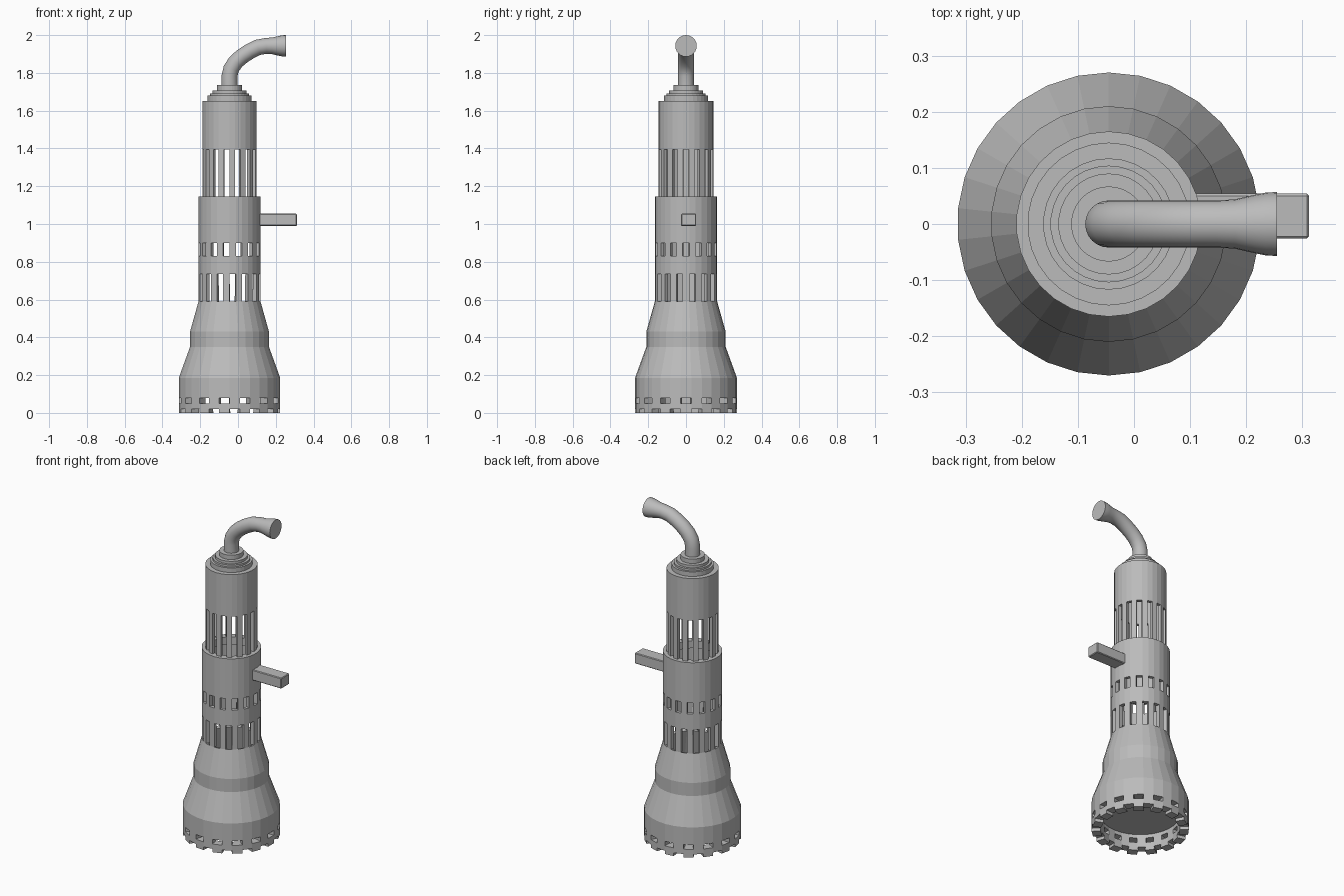
import bpy, bmesh, math
from mathutils import Vector

if "Cube" in bpy.data.objects:
    bpy.data.objects.remove(bpy.data.objects["Cube"])

CX = -0.045      # axis of the turned body
SIDES = 30

grey = bpy.data.materials.new("light grey")
grey.diffuse_color = (0.5, 0.5, 0.5, 1)
grey.use_nodes = True
grey.node_tree.nodes["Principled BSDF"].inputs["Base Color"].default_value = grey.diffuse_color


def finish(bm, name):
    me = bpy.data.meshes.new(name)
    bm.to_mesh(me)
    bm.free()
    me.materials.append(grey)
    ob = bpy.data.objects.new(name, me)
    bpy.context.collection.objects.link(ob)
    return ob


def smooth(ob, angle):
    bpy.ops.object.select_all(action='DESELECT')
    ob.select_set(True)
    bpy.context.view_layer.objects.active = ob
    bpy.ops.object.shade_smooth_by_angle(angle=math.radians(angle))


def lathe(name, profile, gaps=None, wall=0, close=False):
    """Turn (radius, z) points; gaps = {row: parity} leaves out alternate faces."""
    gaps = gaps or {}
    bm = bmesh.new()
    rings = []
    for r, z in profile:
        ring = []
        for i in range(SIDES):
            a = math.radians(-6 + i * 360 / SIDES)
            ring.append(bm.verts.new((CX + r * math.cos(a), r * math.sin(a), z)))
        rings.append(ring)
    for row in range(len(rings) - 1):
        lo, hi = rings[row], rings[row + 1]
        for i in range(SIDES):
            if row in gaps and i % 2 == gaps[row]:
                continue
            j = (i + 1) % SIDES
            bm.faces.new((lo[i], lo[j], hi[j], hi[i]))
    if close:
        bm.faces.new(rings[-1])
        bm.faces.new(rings[0][::-1])
    ob = finish(bm, name)
    if wall:
        m = ob.modifiers.new("wall", 'SOLIDIFY')
        m.thickness = wall
        m.offset = -1
    return ob


# Flared foot with a toothed rim and a row of windows
lathe("toothed_foot",
      [(0.27, 0), (0.27, 0.02), (0.27, 0.05), (0.27, 0.078), (0.27, 0.185)],
      {0: 1, 2: 0}, wall=0.05)
lathe("flared_skirt",
      [(0.27, 0.185), (0.21, 0.35), (0.21, 0.43), (0.165, 0.59)], wall=0.02)
lathe("foot_plug", [(0.225, 0.10), (0.225, 0.12)], close=True)

# Middle tube with long slots and small windows
lathe("middle_tube",
      [(0.165, 0.59), (0.165, 0.735), (0.165, 0.83), (0.165, 0.90), (0.165, 1.145)],
      {0: 1, 2: 0}, wall=0.022)

# Upper tube with long slots
lathe("upper_tube",
      [(0.145, 1.10), (0.145, 1.145), (0.145, 1.395), (0.145, 1.65)],
      {1: 0}, wall=0.02)

# Stepped cap
steps = [(0.145, 1.64, 1.652), (0.117, 1.652, 1.68), (0.104, 1.68, 1.692),
         (0.09, 1.692, 1.708), (0.067, 1.708, 1.735)]
profile = []
for r, z0, z1 in steps:
    profile += [(r, z0), (r, z1)]
lathe("stepped_cap", profile, close=True)

# Side handle
bm = bmesh.new()
bmesh.ops.create_cube(bm, size=1)
for v in bm.verts:
    v.co = Vector((0.205 + v.co.x * 0.214, 0.014 + v.co.y * 0.08, 1.022 + v.co.z * 0.065))
bmesh.ops.bevel(bm, geom=bm.edges[:], offset=0.004, segments=1, affect='EDGES')
finish(bm, "side_handle")

# Bent pipe with a flared mouth: (x, z, radius, tilt of the section in degrees)
path = [(CX, 1.72, 0.042, 90), (CX, 1.785, 0.042, 88), (-0.036, 1.822, 0.042, 68),
        (-0.012, 1.858, 0.042, 52), (0.022, 1.888, 0.042, 42), (0.062, 1.914, 0.042, 34),
        (0.105, 1.935, 0.042, 20), (0.15, 1.943, 0.042, 6), (0.18, 1.943, 0.044, 0),
        (0.215, 1.943, 0.052, 0), (0.235, 1.943, 0.056, 0), (0.255, 1.943, 0.057, 0)]
bm = bmesh.new()
rings = []
N = 24
for x, z, r, tilt in path:
    t = math.radians(tilt)
    up = Vector((-math.sin(t), 0, math.cos(t)))
    side = Vector((0, 1, 0))
    rings.append([bm.verts.new(Vector((x, 0, z)) + r * (math.cos(a) * side + math.sin(a) * up))
                  for a in (2 * math.pi * k / N for k in range(N))])
for lo, hi in zip(rings, rings[1:]):
    for i in range(N):
        j = (i + 1) % N
        bm.faces.new((lo[i], lo[j], hi[j], hi[i]))
bm.faces.new(rings[-1])
bm.faces.new(rings[0][::-1])
bmesh.ops.recalc_face_normals(bm, faces=bm.faces[:])
smooth(finish(bm, "bent_pipe"), 35)
